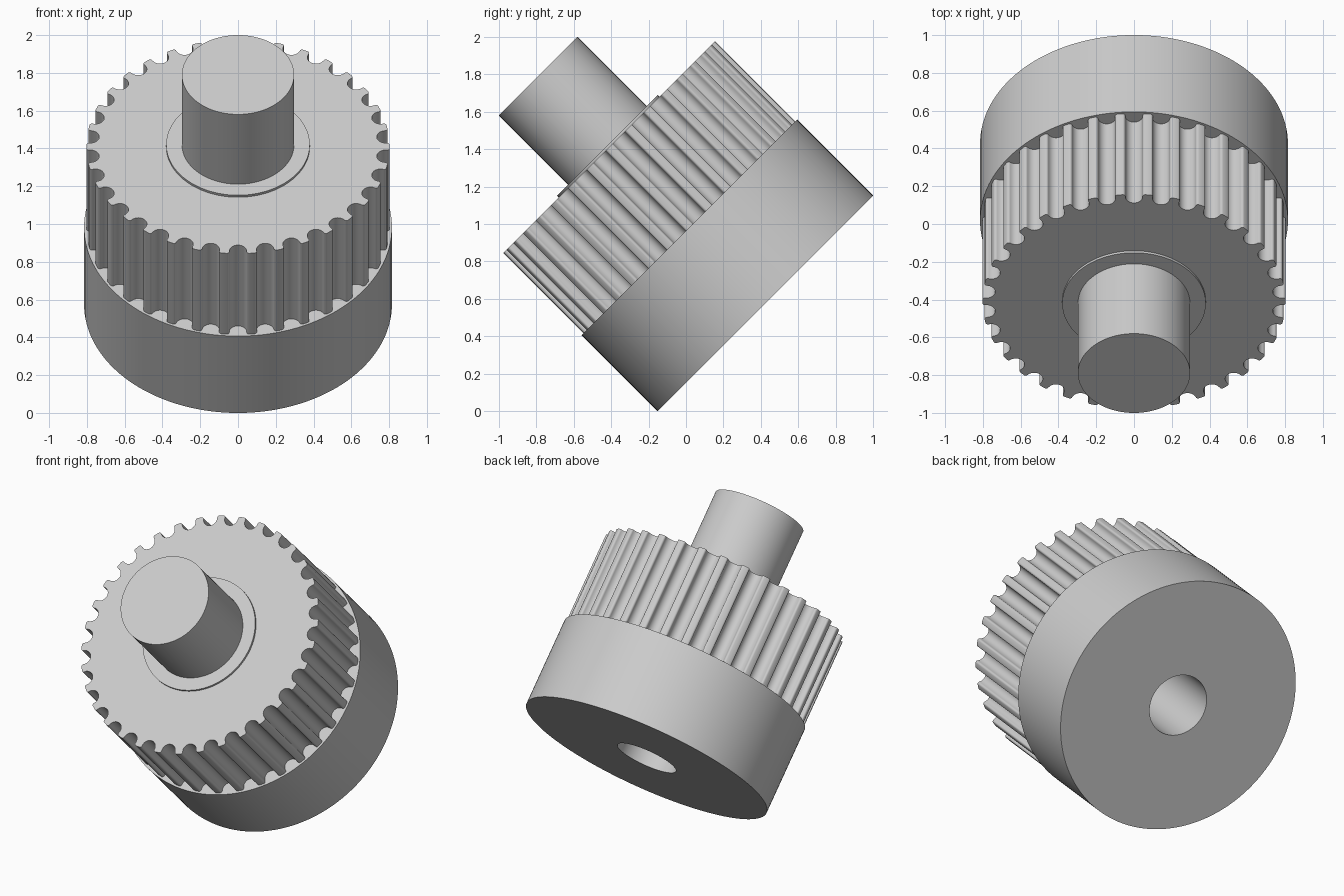
import bpy, bmesh, math
from mathutils import Matrix

if "Cube" in bpy.data.objects:
    bpy.data.objects.remove(bpy.data.objects["Cube"], do_unlink=True)

TEETH = 34
TIP_R, GROOVE_R, CORNER_R, GROOVE_CENTRE = 0.80, 0.046, 0.013, 0.784
POSE = Matrix.Translation((0, 0.424, 0.576)) @ Matrix.Rotation(math.radians(45), 4, "X")

steel = bpy.data.materials.new("plain grey")
steel.use_nodes = True
grey = (0.604, 0.604, 0.604, 1)
steel.diffuse_color = grey
steel.node_tree.nodes["Principled BSDF"].inputs["Base Color"].default_value = grey


def prism(name, outline, bottom, top):
    """Extrude a closed outline along the pulley axis."""
    bm = bmesh.new()
    base = bm.faces.new([bm.verts.new((x, y, bottom)) for x, y in outline])
    cap = bmesh.ops.extrude_face_region(bm, geom=[base])["geom"]
    bmesh.ops.translate(bm, vec=(0, 0, top - bottom),
                        verts=[v for v in cap if isinstance(v, bmesh.types.BMVert)])
    # Extruding may keep or drop the starting face; close the bottom if it is open
    rim = [e for e in bm.edges if e.is_boundary]
    if rim:
        bmesh.ops.contextual_create(bm, geom=rim)
    bmesh.ops.recalc_face_normals(bm, faces=bm.faces)
    mesh = bpy.data.meshes.new(name)
    bm.to_mesh(mesh)
    bm.free()
    mesh.materials.append(steel)
    obj = bpy.data.objects.new(name, mesh)
    bpy.context.collection.objects.link(obj)
    obj.matrix_world = POSE
    return obj


def circle(radius, count=96):
    return [(radius * math.cos(math.tau * i / count), radius * math.sin(math.tau * i / count))
            for i in range(count)]


def groove():
    """Cross-section of one rounded groove as (sideways, outward) points."""
    edge = GROOVE_R + CORNER_R
    left = []
    for i in range(5):
        a = math.pi / 2 * i / 4
        left.append((CORNER_R * math.sin(a) - edge,
                     TIP_R - CORNER_R + CORNER_R * math.cos(a)))
    floor = [(-GROOVE_R * math.cos(math.pi * i / 14),
              GROOVE_CENTRE - GROOVE_R * math.sin(math.pi * i / 14)) for i in range(15)]
    right = [(-t, r) for t, r in reversed(left)]
    return left + floor + right


def toothed_outline():
    points = []
    for k in range(TEETH):
        a = math.tau * k / TEETH - math.pi / 2
        c, s = math.cos(a), math.sin(a)
        points += [(r * c - t * s, r * s + t * c) for t, r in groove()]
    return points


# Main bodies along the axis
collar = prism("collar", circle(0.815, 128), 0, 0.575)
wheel = prism("toothed_wheel", toothed_outline(), 0.575, 1.18)
flange = prism("shaft_flange", circle(0.38), 1.18, 1.195)
shaft = prism("shaft", circle(0.297), 1.195, 1.717)

# Blind bore from the back face
cutter = prism("bore_cutter", circle(0.198, 64), -0.1, 1.0)
cutter.hide_render = True
for obj in (collar, wheel):
    mod = obj.modifiers.new("bore", "BOOLEAN")
    mod.operation = "DIFFERENCE"
    mod.solver = "EXACT"
    mod.object = cutter
    bpy.context.view_layer.objects.active = obj
    bpy.ops.object.modifier_apply(modifier=mod.name)
bpy.data.objects.remove(cutter, do_unlink=True)

# Smooth curved walls, crisp rims
bpy.ops.object.select_all(action="DESELECT")
for obj in (collar, wheel, flange, shaft):
    obj.select_set(True)
bpy.context.view_layer.objects.active = collar
bpy.ops.object.shade_smooth_by_angle(angle=math.radians(30))
